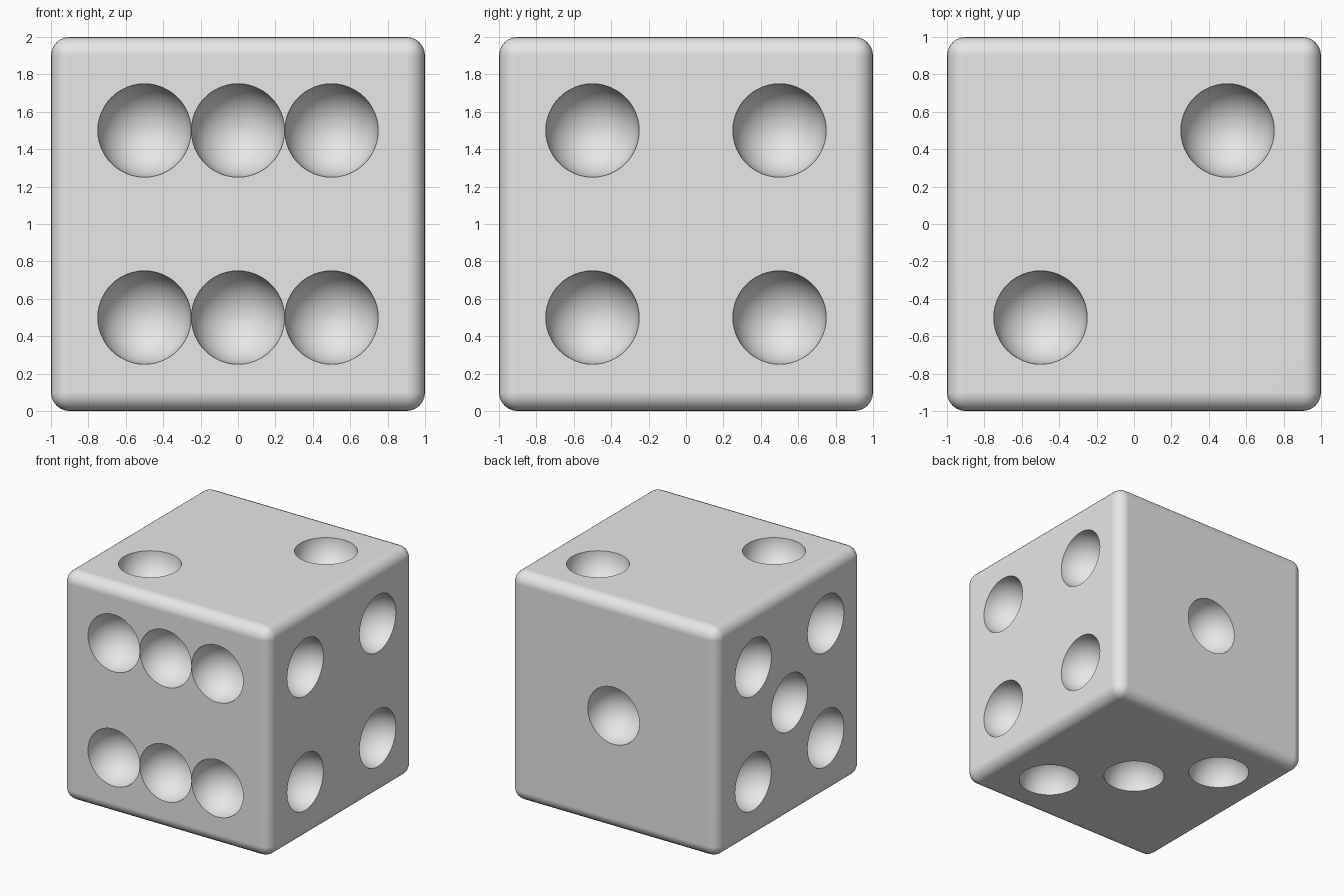
import bpy, bmesh
from math import radians
from mathutils import Vector, Matrix

default = bpy.data.objects.get("Cube")
if default:
    bpy.data.objects.remove(default, do_unlink=True)

SIZE, PIP_RADIUS, EDGE_RADIUS, STEP = 2.0, 0.25, 0.1, 0.5
CENTRE = Vector((0, 0, SIZE / 2))


def make_object(name, bm):
    mesh = bpy.data.meshes.new(name)
    bm.to_mesh(mesh)
    bm.free()
    obj = bpy.data.objects.new(name, mesh)
    bpy.context.collection.objects.link(obj)
    return obj


# Material
grey = bpy.data.materials.new("light grey")
grey.use_nodes = True
colour = (0.8, 0.8, 0.8, 1)
grey.diffuse_color = colour
grey.node_tree.nodes["Principled BSDF"].inputs["Base Color"].default_value = colour

# Cube body with rounded edges
bm = bmesh.new()
bmesh.ops.create_cube(bm, size=SIZE, matrix=Matrix.Translation(CENTRE))
body = make_object("dice_body", bm)
body.data.materials.append(grey)
bevel = body.modifiers.new("rounded edges", 'BEVEL')
bevel.width = EDGE_RADIUS
bevel.segments = 6

# Pip layouts: face normal, then offsets from the face centre in steps
X, Y, Z = Vector((1, 0, 0)), Vector((0, 1, 0)), Vector((0, 0, 1))
corners = [(i, j) for i in (-1, 1) for j in (-1, 1)]
faces = [
    (-Y, [X * i + Z * j for i in (-1, 0, 1) for j in (-1, 1)]),
    (Y, [Vector()]),
    (X, [Y * i + Z * j for i, j in corners]),
    (-X, [Y * i + Z * j for i, j in corners] + [Vector()]),
    (Z, [(X + Y) * i for i in (-1, 1)]),
    (-Z, [(X - Y) * i for i in (-1, 0, 1)]),
]

# Pip cutters: spheres centred on the faces, poles along the face normal
bm = bmesh.new()
for normal, offsets in faces:
    turn = normal.to_track_quat('Z', 'Y').to_matrix().to_4x4()
    for offset in offsets:
        place = CENTRE + normal * SIZE / 2 + offset * STEP
        bmesh.ops.create_uvsphere(bm, u_segments=48, v_segments=25, radius=PIP_RADIUS,
                                  matrix=Matrix.Translation(place) @ turn)
cutter = make_object("pip_cutters", bm)
cutter.data.materials.append(grey)
cutter.hide_render = True

cut = body.modifiers.new("pips", 'BOOLEAN')
cut.operation = 'DIFFERENCE'
cut.solver = 'EXACT'
cut.object = cutter

# Apply the cuts, then smooth while keeping the pip rims sharp
bpy.ops.object.select_all(action='DESELECT')
body.select_set(True)
bpy.context.view_layer.objects.active = body
for name in [m.name for m in body.modifiers]:
    bpy.ops.object.modifier_apply(modifier=name)
bpy.data.objects.remove(cutter, do_unlink=True)
bpy.ops.object.shade_smooth_by_angle(angle=radians(35))
weighted = body.modifiers.new("flat sides", 'WEIGHTED_NORMAL')
weighted.keep_sharp = True
